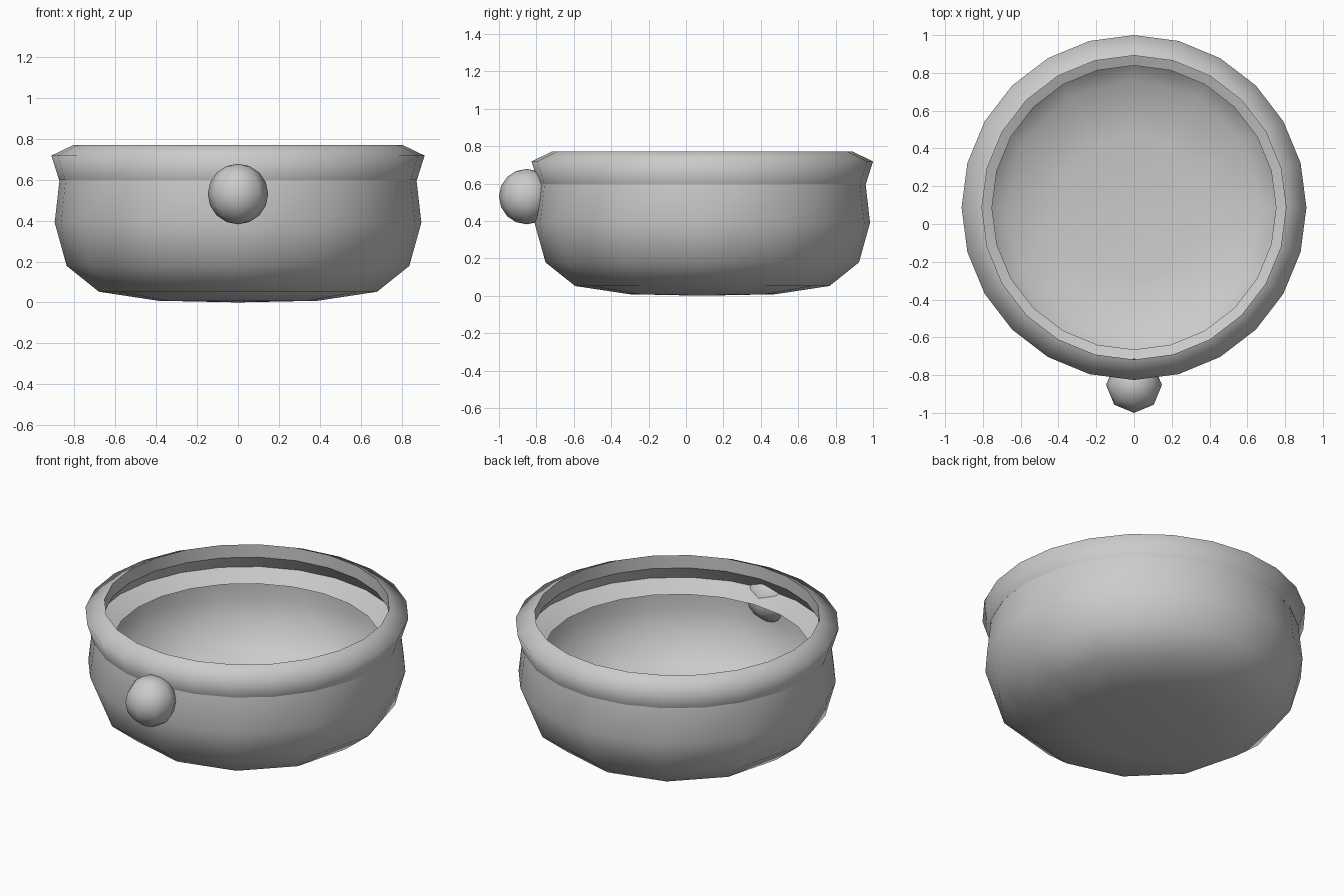
import bpy, math
from math import sin, cos, pi, radians

if "Cube" in bpy.data.objects:
    bpy.data.objects.remove(bpy.data.objects["Cube"])

CY = 0.087  # bowl axis offset, the knob sticks out towards -y


def lathe(name, profile, angle):
    """Spin (radius, z, sides) rows around the bowl axis; neighbouring rows may halve the sides."""
    verts, faces, rings = [], [], []
    for r, z, n in profile:
        rings.append(list(range(len(verts), len(verts) + n)))
        verts += [(r * sin(2 * pi * i / n), CY - r * cos(2 * pi * i / n), z) for i in range(n)]
    for a, b in zip(rings, rings[1:]):
        na, nb = len(a), len(b)
        if na == nb and na > 1:
            faces += [(a[i], a[(i + 1) % na], b[(i + 1) % na], b[i]) for i in range(na)]
        elif na == 1:
            faces += [(a[0], b[(i + 1) % nb], b[i]) for i in range(nb)]
        elif nb == 1:
            faces += [(a[i], a[(i + 1) % na], b[0]) for i in range(na)]
        else:
            flip = na > nb
            s, d = (b, a) if flip else (a, b)
            m, k = len(s), len(d)
            for i in range(m):
                s0, s1 = s[i], s[(i + 1) % m]
                d0, d1, d2 = d[2 * i], d[2 * i + 1], d[(2 * i + 2) % k]
                tris = [(s0, d1, d0), (s0, s1, d1), (s1, d2, d1)]
                faces += [t[::-1] for t in tris] if flip else tris
    me = bpy.data.meshes.new(name)
    me.from_pydata(verts, [], faces)
    me.update()
    ob = bpy.data.objects.new(name, me)
    bpy.context.collection.objects.link(ob)
    smooth(ob, angle)
    return ob


def smooth(ob, angle):
    bpy.ops.object.select_all(action='DESELECT')
    ob.select_set(True)
    bpy.context.view_layer.objects.active = ob
    bpy.ops.object.shade_smooth_by_angle(angle=radians(angle))


# Thin bowl body with an inward ledge at the mouth
lathe("bowl_body", [
    (0, 0, 1), (0.39, 0.008, 12), (0.68, 0.052, 12), (0.838, 0.178, 12),
    (0.897, 0.39, 24), (0.873, 0.60, 24), (0.752, 0.55, 24)], 60)

# Rolled rim: closed ring
lathe("rolled_rim", [(0.805, 0.69, 24), (0.875, 0.598, 24), (0.913, 0.718, 24),
                     (0.805, 0.77, 24), (0.805, 0.69, 24)], 95)

# Round knob on the front
bpy.ops.mesh.primitive_uv_sphere_add(segments=8, ring_count=8, radius=0.148,
                                     location=(0, -0.852, 0.53))
knob = bpy.context.object
knob.name = "front_knob"
smooth(knob, 60)
